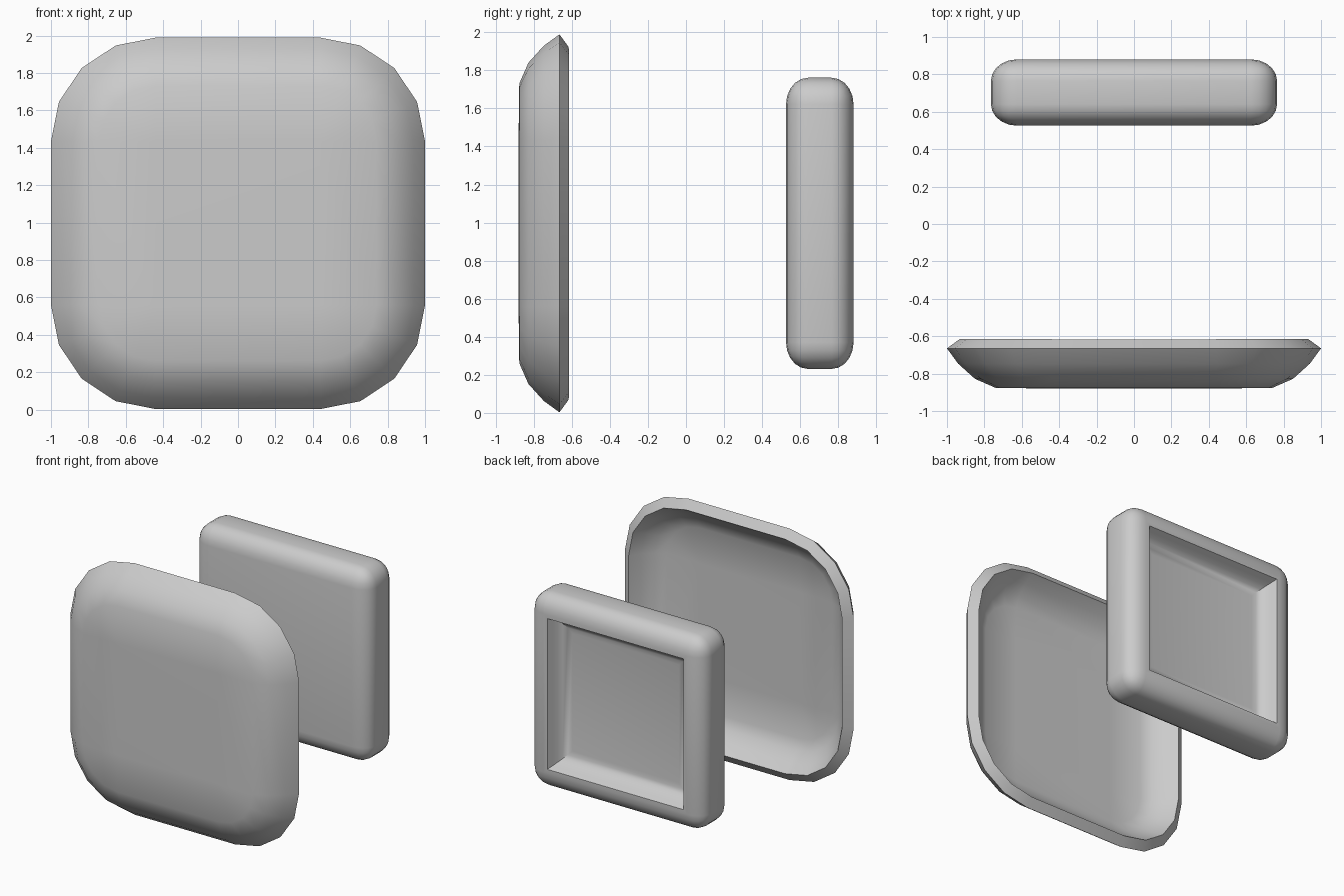
import bpy, bmesh, math
from mathutils import Matrix

if "Cube" in bpy.data.objects:
    bpy.data.objects.remove(bpy.data.objects["Cube"])

MID_Z = 0.996


def make_object(bm, name):
    mesh = bpy.data.meshes.new(name)
    bm.to_mesh(mesh)
    bm.free()
    ob = bpy.data.objects.new(name, mesh)
    bpy.context.collection.objects.link(ob)
    bpy.ops.object.select_all(action='DESELECT')
    ob.select_set(True)
    bpy.context.view_layer.objects.active = ob
    return ob


def rounded_ring(bm, inset, y, radius=0.56, steps=4):
    """Rounded square outline, shrunk around fixed corner centres."""
    c, r = 1 - radius, radius - inset
    ring = []
    for q, (sx, sz) in enumerate([(1, 1), (-1, 1), (-1, -1), (1, -1)]):
        for i in range(steps + 1):
            a = (q + i / steps) * math.pi / 2
            ring.append(bm.verts.new((sx * c + r * math.cos(a), y,
                                      MID_Z + 0.993 * (sz * c + r * math.sin(a)))))
    return ring


# front dish: domed skin, thickened inward, hollow towards the back
bm = bmesh.new()
profile = [(0, -.665), (.06, -.747), (.15, -.828), (.26, -.876), (.56, -.88)]
rings = [rounded_ring(bm, i, y) for i, y in profile]
n = len(rings[0])
for a, b in zip(rings, rings[1:]):
    for i in range(n):
        j = (i + 1) % n
        bm.faces.new((a[i], a[j], b[j], b[i]))
bm.faces.new(rings[-1])
bmesh.ops.remove_doubles(bm, verts=bm.verts, dist=1e-4)
bmesh.ops.recalc_face_normals(bm, faces=bm.faces)
if min(bm.faces, key=lambda f: f.calc_center_median().y).normal.y > 0:
    bmesh.ops.reverse_faces(bm, faces=bm.faces)
dish = make_object(bm, "front_dish")
mod = dish.modifiers.new("thickness", 'SOLIDIFY')
mod.thickness = 0.083
mod.offset = -1
mod.use_even_offset = True
bpy.ops.object.modifier_apply(modifier=mod.name)
bpy.ops.object.shade_smooth_by_angle(angle=math.radians(40))

# back tray: rounded box, its edges slightly flattened in depth
HALF, DEPTH, RX, RY = 0.765, 0.355, 0.14, 0.115
squash = RY / RX
bm = bmesh.new()
bmesh.ops.create_cube(bm, size=1, matrix=Matrix.Diagonal(
    (2 * HALF, DEPTH / squash, 2 * HALF, 1)))
bmesh.ops.bevel(bm, geom=bm.edges[:], offset=RX, segments=5,
                profile=.5, affect='EDGES')
for v in bm.verts:
    v.co.y = v.co.y * squash + .703
    v.co.z += MID_Z
bm.normal_update()

# back recess: sharp rim, walls curving into a flat floor
back = max((f for f in bm.faces if f.normal.y > .99), key=lambda f: f.calc_area())
bmesh.ops.inset_region(bm, faces=[back], thickness=HALF - RX - .583)
STEPS, FILLET, SINK = 5, .117, .128
for i in range(1, STEPS + 1):
    a = i / STEPS * math.pi / 2
    half, y = .583 - FILLET * (1 - math.cos(a)), .88 - SINK * math.sin(a)
    back = bmesh.ops.extrude_discrete_faces(bm, faces=[back])['faces'][0]
    for v in back.verts:
        v.co = (math.copysign(half, v.co.x), y,
                MID_Z + math.copysign(half, v.co.z - MID_Z))
make_object(bm, "back_tray")
bpy.ops.object.shade_smooth_by_angle(angle=math.radians(40))
